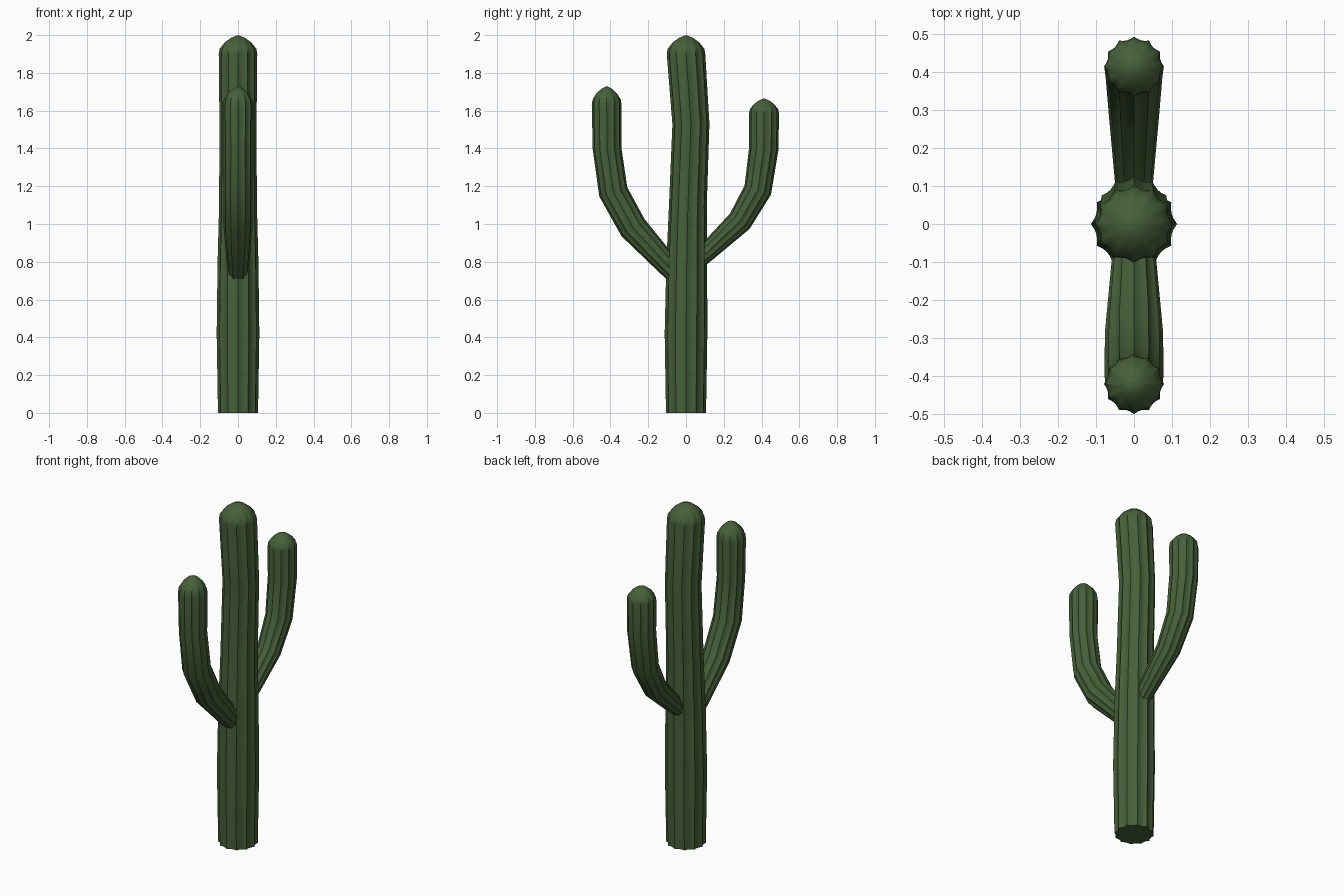
import bpy, bmesh, math
from mathutils import Vector

if "Cube" in bpy.data.objects:
    bpy.data.objects.remove(bpy.data.objects["Cube"])

RIBS = 12
PROFILE = (1.0, 0.93, 0.905, 0.93)      # sharp ridge, then a shallow groove
CAP = ((0.28, 0.95), (0.6, 0.70), (0.86, 0.36))   # (height, radius) fractions of the dome

green = bpy.data.materials.new("cactus green")
green.diffuse_color = (0.062, 0.117, 0.041, 1)
green.use_nodes = True
green.node_tree.nodes["Principled BSDF"].inputs["Base Color"].default_value = green.diffuse_color


def ribbed_stem(name, path, cap_height):
    """Sweep a ribbed section along (y, z, radius) points and close it with a dome."""
    bm = bmesh.new()
    pts = [Vector((0, y, z)) for y, z, r in path]
    rings = []

    def add_ring(centre, tangent, radius, depth=1.0):
        side = tangent.cross(Vector((1, 0, 0))).normalized()
        ring = []
        n = RIBS * len(PROFILE)
        for i in range(n):
            a = 2 * math.pi * i / n
            r = radius * (1 - (1 - PROFILE[i % len(PROFILE)]) * depth)
            ring.append(bm.verts.new(centre + Vector((1, 0, 0)) * r * math.cos(a)
                                     + side * r * math.sin(a)))
        rings.append(ring)

    # stem rings
    up = Vector((0, 0, 1))
    last = len(pts) - 1
    for i, p in enumerate(pts):
        if i == last or p.z == 0:
            t = up
        elif i == 0:
            t = (pts[1] - p).normalized()
        else:
            t = ((p - pts[i - 1]).normalized() + (pts[i + 1] - p).normalized()).normalized()
        add_ring(p, t, path[i][2])

    # domed tip, ribs fading out
    for h, f in CAP:
        add_ring(pts[-1] + up * cap_height * h, up, path[-1][2] * f, 1 - h)
    tip = bm.verts.new(pts[-1] + up * cap_height)

    for a, b in zip(rings, rings[1:]):
        for i in range(len(a)):
            j = (i + 1) % len(a)
            bm.faces.new((a[i], a[j], b[j], b[i]))
    top = rings[-1]
    for i in range(len(top)):
        bm.faces.new((top[i], top[(i + 1) % len(top)], tip))
    bm.faces.new(rings[0])
    bmesh.ops.recalc_face_normals(bm, faces=bm.faces[:])

    mesh = bpy.data.meshes.new(name)
    bm.to_mesh(mesh)
    bm.free()
    mesh.materials.append(green)
    obj = bpy.data.objects.new(name, mesh)
    bpy.context.collection.objects.link(obj)
    bpy.ops.object.select_all(action='DESELECT')
    obj.select_set(True)
    bpy.context.view_layer.objects.active = obj
    bpy.ops.object.shade_smooth_by_angle(angle=math.radians(35))
    return obj


# Main trunk with a slight bow
ribbed_stem("trunk", [(0, 0, 0.106), (0, 0.42, 0.113), (0.004, 0.8, 0.108),
                      (0.01, 1.1, 0.1), (0.026, 1.53, 0.098), (0, 1.9, 0.102)], 0.1)

# Taller front arm
ribbed_stem("front_arm", [(-0.03, 0.71, 0.05), (-0.10, 0.785, 0.059), (-0.28, 0.98, 0.076),
                          (-0.385, 1.17, 0.078), (-0.418, 1.4, 0.076), (-0.42, 1.63, 0.079)], 0.1)

# Shorter back arm
ribbed_stem("back_arm", [(0.02, 0.77, 0.043), (0.11, 0.85, 0.05), (0.285, 1.015, 0.066),
                         (0.38, 1.18, 0.074), (0.412, 1.4, 0.078), (0.413, 1.585, 0.079)], 0.08)
